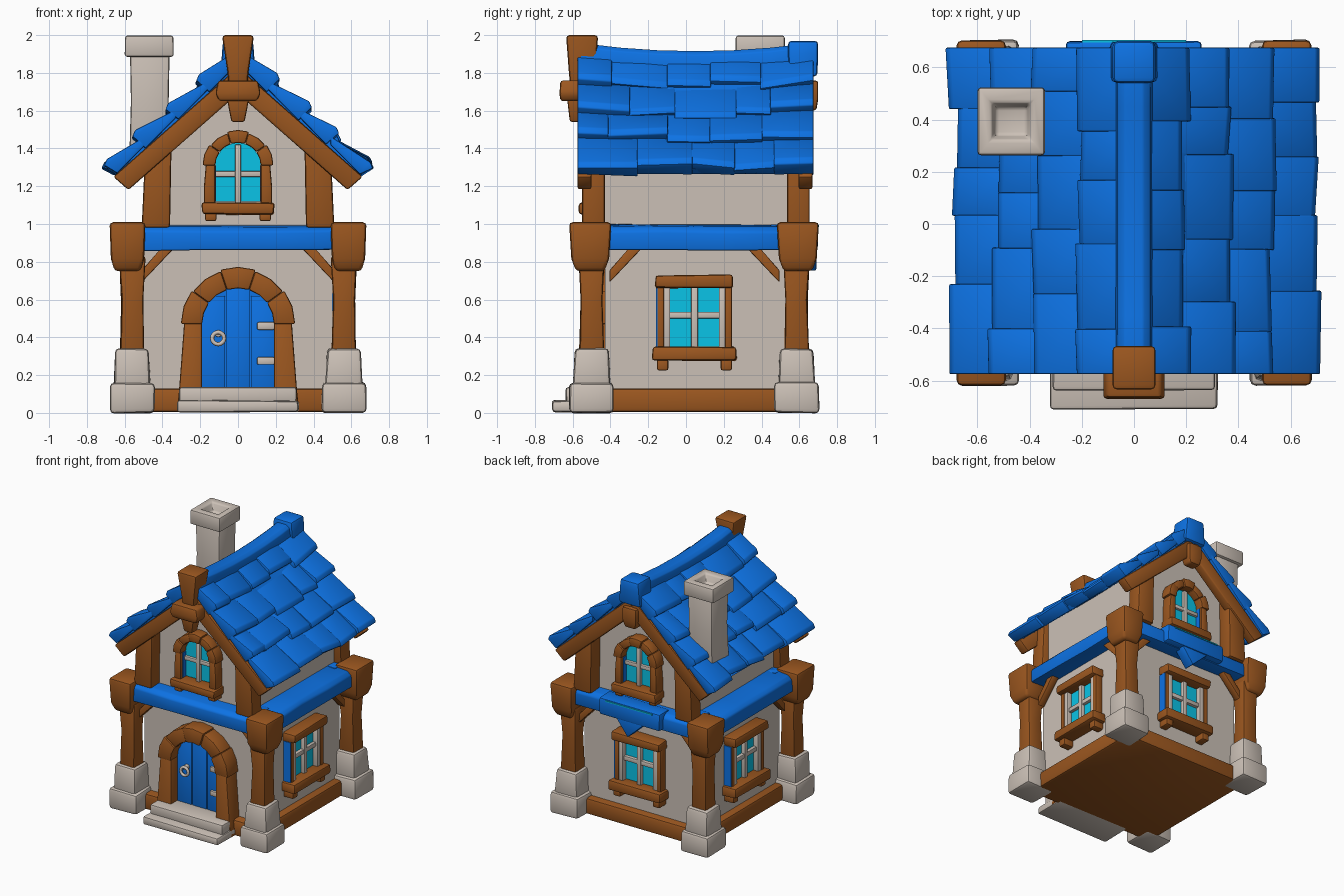
import bpy, bmesh, math, random
from mathutils import Matrix, Vector

if "Cube" in bpy.data.objects:
    bpy.data.objects.remove(bpy.data.objects["Cube"])

random.seed(4)

def material(name, rgb):
    m = bpy.data.materials.new(name)
    m.diffuse_color = (*rgb, 1)
    m.use_nodes = True
    m.node_tree.nodes["Principled BSDF"].inputs["Base Color"].default_value = m.diffuse_color
    return m

BLUE = material("blue_tile", (0.004, 0.17, 0.78))
BROWN = material("brown_wood", (0.33, 0.095, 0.014))
STONE = material("pale_stone", (0.60, 0.53, 0.47))
CYAN = material("cyan_glass", (0.003, 0.55, 0.80))
ID = Matrix.Identity(4)

def loft(name, rings, mat, bevel=0.012, M=ID, jit=0.0):
    """Join rings of points with quads, cap both ends, soften the edges."""
    bm = bmesh.new()
    R = [[bm.verts.new(M @ (Vector(p) + Vector([random.uniform(-jit, jit) for _ in range(3)])))
          for p in r] for r in rings]
    n = len(R[0])
    for a, b in zip(R, R[1:]):
        for i in range(n):
            bm.faces.new((a[i], a[(i + 1) % n], b[(i + 1) % n], b[i]))
    bm.faces.new(R[0])
    bm.faces.new(R[-1])
    bmesh.ops.recalc_face_normals(bm, faces=bm.faces[:])
    if bevel:
        edges = [e for e in bm.edges if e.calc_face_angle(0) > 0.45]
        bmesh.ops.bevel(bm, geom=edges, offset=bevel, segments=2, profile=0.5,
                        affect='EDGES', clamp_overlap=True)
    me = bpy.data.meshes.new(name)
    bm.to_mesh(me)
    bm.free()
    me.materials.append(mat)
    me.polygons.foreach_set("use_smooth", [True] * len(me.polygons))
    me.set_sharp_from_angle(angle=math.radians(38))
    ob = bpy.data.objects.new(name, me)
    bpy.context.collection.objects.link(ob)
    return ob

def box(name, x, y, z, mat, bevel=0.012, M=ID, jit=0.0):
    ring = lambda h: [(x[0], y[0], h), (x[1], y[0], h), (x[1], y[1], h), (x[0], y[1], h)]
    return loft(name, [ring(z[0]), ring(z[1])], mat, bevel, M, jit)

def tower(name, cx, cy, levels, mat, bevel=0.015, jit=0.0):
    """Square column from (height, half width x, half width y) levels."""
    return loft(name, [[(cx - a, cy - b, z), (cx + a, cy - b, z), (cx + a, cy + b, z),
                        (cx - a, cy + b, z)] for z, a, b in levels], mat, bevel, ID, jit)

def prism(name, pts, y0, y1, mat, bevel=0.012, M=ID):
    return loft(name, [[(x, y, z) for x, z in pts] for y in (y0, y1)], mat, bevel, M)

def arch_pts(r, cz, z0):
    return [(-r, z0), (r, z0)] + [(r * math.cos(t * math.pi / 12), cz + r * math.sin(t * math.pi / 12))
                                  for t in range(13)]

def arch_frame(name, ri, ro, cz, z0, d, M, flare=0.0):
    """Two legs and five wedge blocks round an arched opening."""
    for s in (-1, 1):
        loft(name + "_leg", [[(s * ri, 0.02, z), (s * ri, -d, z), (s * o, -d, z), (s * o, 0.02, z)]
                             for z, o in ((z0, ro + flare), (z0 + 0.1, ro + flare * 0.6), (cz + 0.01, ro - 0.01))],
             BROWN, 0.012, M)
    for k in range(5):
        e = 0.008 if k % 2 == 0 else 0
        rings = []
        for t in (k / 5 * math.pi, (k + 0.5) / 5 * math.pi, (k + 1) / 5 * math.pi):
            c, s = math.cos(t), math.sin(t)
            rings.append([(r * c, y, cz + r * s) for r, y in
                          ((ri, 0.02), (ri, -d - e), (ro + e, -d - e), (ro + e, 0.02))])
        loft(name + "_block", rings, BROWN, 0.01, M)

def sill(w, z0, z1, d, M, foot):
    box("window_sill", (-w, w), (-d, 0.02), (z0, z1), BROWN, 0.015, M, 0.005)
    for s in (-1, 1):
        box("sill_bracket", (s * w * 0.76 - 0.03, s * w * 0.76 + 0.03), (-d + 0.03, 0.02),
            (z0 - foot, z0 + 0.01), BROWN, 0.01, M)

def arch_window(M):
    prism("arch_glass", arch_pts(0.12, 1.31, 1.12), -0.02, 0.01, CYAN, 0, M)
    box("arch_mullion", (-0.016, 0.016), (-0.045, 0), (1.11, 1.42), STONE, 0.005, M)
    box("arch_transom", (-0.12, 0.12), (-0.04, 0), (1.25, 1.28), STONE, 0.005, M)
    for s in (-1, 1):
        box("blue_reveal", (s * 0.122 - 0.006, s * 0.122 + 0.006), (-0.06, 0), (1.12, 1.31), BLUE, 0, M)
    arch_frame("arch_window_frame", 0.12, 0.18, 1.31, 1.1, 0.08, M)
    sill(0.19, 1.05, 1.115, 0.115, M, 0.035)

def square_window(M):
    box("window_glass", (-0.15, 0.15), (-0.02, 0.01), (0.35, 0.67), CYAN, 0, M)
    for s in (-1, 1):
        box("window_stile", (s * 0.147 - 0.018, s * 0.147 + 0.018), (-0.06, 0), (0.34, 0.67), STONE, 0.006, M)
        box("window_jamb", (s * 0.18 - 0.018, s * 0.18 + 0.018), (-0.065, 0), (0.34, 0.67), BROWN, 0.008, M)
    box("blue_jamb_edge", (-0.203, -0.195), (-0.06, 0), (0.35, 0.66), BLUE, 0, M)
    box("window_mullion", (-0.018, 0.018), (-0.05, 0), (0.34, 0.67), STONE, 0.006, M)
    box("window_transom", (-0.15, 0.15), (-0.045, 0), (0.5, 0.535), STONE, 0.006, M)
    box("window_lintel", (-0.205, 0.205), (-0.1, 0.02), (0.66, 0.73), BROWN, 0.015, M, 0.005)
    sill(0.222, 0.275, 0.35, 0.11, M, 0.05)

def wall_frame(x, y, deg):
    return Matrix.Translation((x, y, 0)) @ Matrix.Rotation(math.radians(deg), 4, 'Z')

# Walls and base
prism("upper_wall", [(-.45, .9), (.45, .9), (.45, 1.44), (0, 1.83), (-.45, 1.44)], -0.45, 0.54, STONE, 0)
box("lower_wall", (-0.5, 0.5), (-0.43, 0.53), (0.1, 0.95), STONE, 0)
box("base_beam", (-0.56, 0.56), (-0.5, 0.59), (0.005, 0.13), BROWN, 0.02)

# Corner posts with stone feet and wooden caps, upper gable posts
for sx in (-1, 1):
    for cy, sy in ((-0.5, -1), (0.585, 1)):
        x = sx * 0.56
        tower("stone_foot_lower", x, cy, [(0, .12, .12), (.16, .118, .118)], STONE, 0.022, 0.004)
        tower("stone_foot_upper", x, cy, [(.13, .098, .098), (.34, .088, .09)], STONE, 0.022, 0.004)
        tower("corner_post", x, cy, [(.3, .065, .065), (.6, .058, .058), (.83, .07, .07)], BROWN, 0.015, 0.003)
        tower("post_cap", sx * 0.585, cy + 0.007 * sy, [(.75, .068, .075), (.815, .088, .1), (1.01, .095, .112)], BROWN, 0.02)
        y0, y1 = cy - 0.07, cy + 0.07
        prism("gable_post", [(sx * .36, .98), (sx * .51, .98), (sx * .49, 1.42), (sx * .35, 1.52)],
              y0 + 0.02, y1, BROWN, 0.015)

# Four sides: sloped blue ledges and corner braces
sides = [(wall_frame(0, -0.43, 0), 0.52, 0.14), (wall_frame(0.5, 0.045, 90), 0.46, 0.13),
         (wall_frame(0, 0.53, 180), 0.52, 0.12), (wall_frame(-0.5, 0.045, -90), 0.46, 0.13)]
for M, w, d in sides:
    loft("blue_ledge", [[(u, 0.08, 0.87), (u, 0.08, 1.0), (u, -d + 0.03, 0.985), (u, -d, 0.96), (u, -d, 0.86)]
                        for u in (-w, -w / 3, w / 3, w)], BLUE, 0.01, M, 0.004)
    for s in (-1, 1):
        e = w - 0.01
        prism("corner_brace", [(s * e, .69), (s * e, .755), (s * (e - .11), .88), (s * (e - .18), .88)],
              -0.07, -0.01, BROWN, 0.008, M)

# Broad blue patch on the rear ledge
box("rear_ledge_patch", (-0.26, 0.26), (0.56, 0.70), (0.87, 1.0), BLUE, 0.015, ID, 0.006)
prism("rear_ledge_point", [(-.12, .88), (.12, .88), (0.02, .75)], 0.6, 0.69, BLUE, 0.008)
box("rear_ledge_trim", (-0.2, 0.2), (0.69, 0.705), (0.985, 0.994), CYAN, 0)

# Windows
arch_window(wall_frame(0, -0.45, 0))
arch_window(wall_frame(0, 0.54, 180))
for M, w, d in sides[1:]:
    square_window(M)

# Door with arch, hinges, ring handle and steps
MD = sides[0][0]
prism("door", arch_pts(0.2, 0.47, 0.1), -0.03, 0.01, BLUE, 0, MD)
for k in (-1, 0, 1):
    box("door_plank", (k * .13 - .062, k * .13 + .062), (-0.042, 0), (.1, .62 if k else .66), BLUE, 0.006, MD)
arch_frame("door_frame", 0.19, 0.295, 0.47, 0.01, 0.12, MD, 0.03)
for z in (0.275, 0.46):
    box("door_hinge", (0.1, 0.195), (-0.06, -0.03), (z - 0.02, z + 0.02), STONE, 0.008, MD)
loft("door_handle_plate", [[(-.105 + .02 * math.cos(a * math.pi / 4), y, .42 + .02 * math.sin(a * math.pi / 4))
                            for a in range(8)] for y in (-.07, -.03)], STONE, 0.004, MD)
bpy.ops.mesh.primitive_torus_add(location=(-0.105, -0.505, 0.395), rotation=(math.pi / 2, 0, 0), major_radius=0.032,
                                 minor_radius=0.011, major_segments=16, minor_segments=8)
bpy.context.object.name = "door_ring"
bpy.context.object.data.materials.append(STONE)
bpy.ops.object.shade_smooth()
box("lower_step", (-0.32, 0.32), (-0.71, -0.45), (0.005, 0.065), STONE, 0.015, ID, 0.004)
box("upper_step", (-0.31, 0.31), (-0.635, -0.43), (0.05, 0.135), STONE, 0.015, ID, 0.004)

# Roof: underlay, barge boards and four rows of shingles on each slope
under = lambda x: 1.82 - 0.88 * abs(x)
sag = lambda y: 0.03 * (((y - 0.05) / 0.6) ** 2 - 1)
rows = [(0.0, 0.21), (0.21, 0.38), (0.38, 0.54), (0.54, 0.695)]
for s in (-1, 1):
    prism("roof_underlay", [(0, under(0)), (s * .63, under(.63)), (s * .66, under(.66) + .05), (0, under(0) + .07)],
          -0.55, 0.65, BLUE, 0)
    for y0, y1 in ((-0.575, -0.5), (0.595, 0.67)):
        prism("barge_board", [(0, 1.69), (s * .58, 1.18), (s * .66, 1.25), (0, 1.83)], y0, y1, BROWN, 0.012)
    for r, (x0, x1) in enumerate(rows):
        cuts = [-0.575] + [-0.575 + 0.25 * k + random.uniform(-.05, .05) + (0.06 if r % 2 else -0.04)
                           for k in range(1, 5)] + [0.675]
        for k, (a, b) in enumerate(zip(cuts, cuts[1:])):
            end = 0.012 if k in (0, 4) else 0
            t = 0.13 + end + random.uniform(-.012, .012)
            e = x1 + end + random.uniform(-.025, .012)
            rings = []
            for y in (a - (0.004 if k else 0), b):
                q, tt = e + random.uniform(-.008, .008), t + random.uniform(-.012, .012)
                xa, dz = max(x0 - 0.05, 0), sag(y) * (1 - x1 * 0.9)
                rings.append([(s * xa, y, under(xa) + .03 + dz), (s * (q - .07), y, under(q - .07) + .01 + dz),
                              (s * q, y, under(q) + tt - .02 + dz), (s * (q - .015), y, under(q - .015) + tt + dz),
                              (s * xa, y, under(xa) + (.075 if r else .1) + dz)])
            loft("roof_shingle", rings, BLUE, 0.007)

# Ridge cap, rear ridge end and front finial
loft("ridge_cap", [[(-.075, y, 1.80 + h), (.075, y, 1.80 + h), (.062, y, 1.895 + h), (.035, y, 1.915 + h),
                    (-.035, y, 1.915 + h), (-.062, y, 1.895 + h)]
                   for y in (-.56, -.35, -.15, .05, .25, .45, .66) for h in [0.035 * ((y - .05) / .55) ** 2]], BLUE, 0.006)
tower("ridge_end", 0, 0.62, [(1.78, .095, .075), (1.9, .085, .08), (1.97, .08, .08)], BLUE, 0.02)
tower("rear_apex_block", 0, 0.65, [(1.6, .045, .04), (1.66, .06, .05), (1.76, .06, .05)], BROWN, 0.015)
tower("front_finial", 0, -0.55, [(1.7, .05, .06), (1.8, .055, .07), (2.0, .085, .085)], BROWN, 0.018)
tower("finial_block", 0, -0.605, [(1.65, .10, .06), (1.69, .12, .065), (1.76, .105, .06)], BROWN, 0.015)
tower("finial_drop", 0, -0.58, [(1.54, .035, .035), (1.67, .06, .05)], BROWN, 0.012)

# Chimney with an open square cap
tower("chimney_shaft", -0.467, 0.395, [(1.3, .11, .11), (1.65, .1, .1), (1.92, .105, .105)], STONE, 0.015)
tower("chimney_cap", -0.47, 0.393, [(1.885, .06, .06), (1.885, .13, .13), (1.998, .128, .13), (1.998, .075, .07),
                                    (1.93, .06, .055)], STONE, 0.014)
